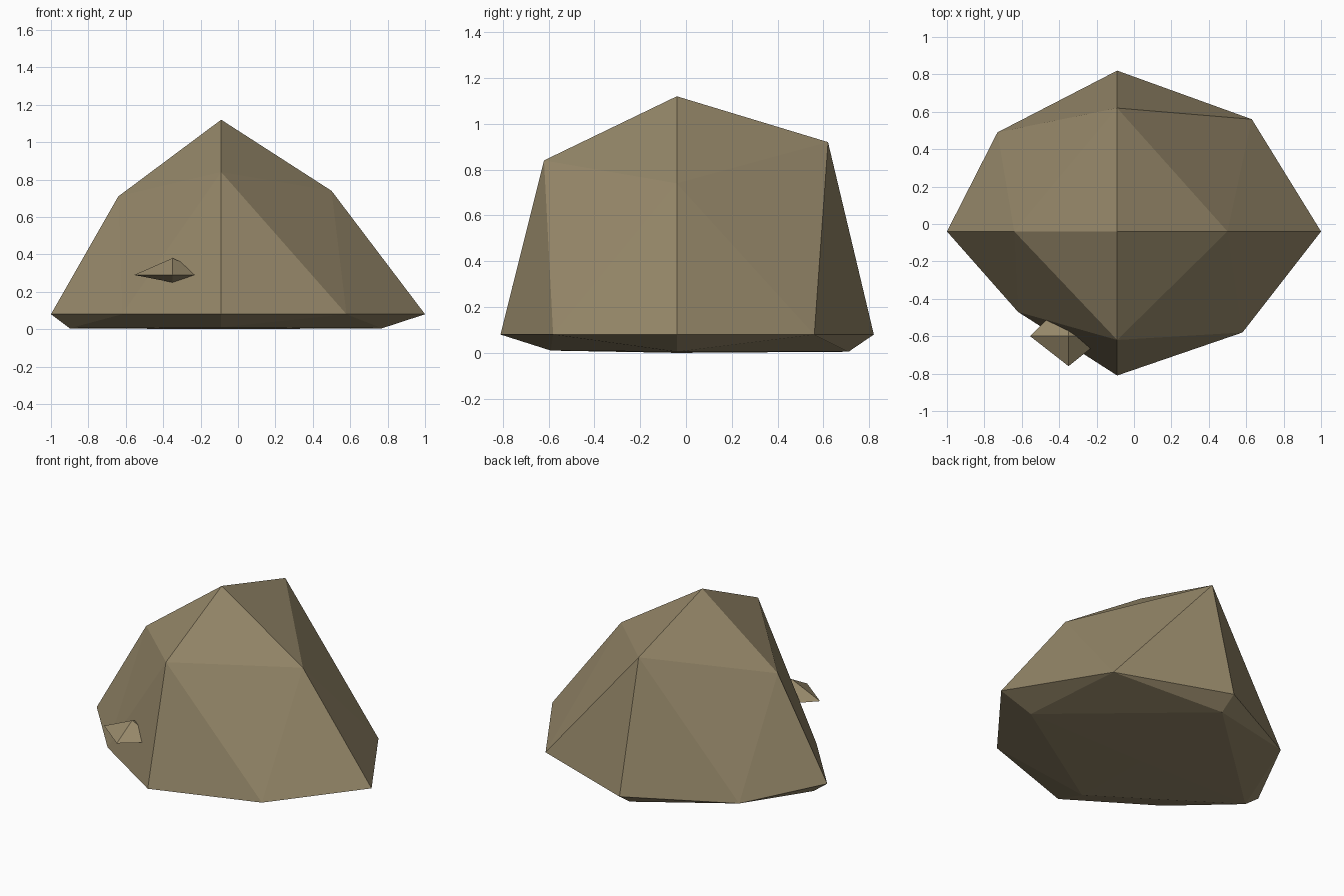
import bpy
from mathutils import Vector

cube = bpy.data.objects.get("Cube")
if cube:
    bpy.data.objects.remove(cube, do_unlink=True)

# One earthy stone colour
stone = bpy.data.materials.new("earthy_stone")
stone.use_nodes = True
stone.diffuse_color = (0.31, 0.25, 0.145, 1)
bsdf = stone.node_tree.nodes["Principled BSDF"]
bsdf.inputs["Base Color"].default_value = stone.diffuse_color
bsdf.inputs["Roughness"].default_value = 0.9


def make_object(name, verts, faces):
    mesh = bpy.data.meshes.new(name)
    mesh.from_pydata([Vector(v) for v in verts], [], faces)
    mesh.materials.append(stone)
    mesh.update()
    obj = bpy.data.objects.new(name, mesh)
    bpy.context.collection.objects.link(obj)
    return obj


# Main boulder: a wide rim of eight corners, with four shoulders between
# rim and peak and four matching corners on the underside
rim = [(1, -0.04, 0.08), (0.63, 0.56, 0.08), (-0.09, 0.82, 0.08), (-0.73, 0.49, 0.08),
       (-1, -0.04, 0.08), (-0.62, -0.47, 0.08), (-0.09, -0.81, 0.08), (0.58, -0.58, 0.08)]
shoulders = [(0.5, -0.04, 0.74), (-0.09, 0.62, 0.92), (-0.64, -0.04, 0.71), (-0.09, -0.62, 0.84)]
underside = [(0.77, -0.04, 0.005), (-0.09, 0.71, 0.005), (-0.9, -0.04, 0.005), (-0.09, -0.59, 0.01)]
poles = [(-0.09, -0.04, 1.12), (-0.09, -0.04, 0)]

faces = []
for ring, pole, flip in ((8, 16, False), (12, 17, True)):
    for q in range(4):
        a, mid, b = 2 * q, 2 * q + 1, (2 * q + 2) % 8
        sa, sb = ring + q, ring + (q + 1) % 4
        patch = [(a, mid, sa), (mid, b, sb), (mid, sb, sa), (sa, sb, pole)]
        faces += [f[::-1] if flip else f for f in patch]
make_object("boulder", rim + shoulders + underside + poles, faces)

# Small eight-sided chip lodged in the front of the boulder
chip = [(-0.15, -0.6, 0.29), (-0.35, -0.39, 0.29), (-0.555, -0.6, 0.29), (-0.35, -0.76, 0.29),
        (-0.35, -0.6, 0.38), (-0.35, -0.6, 0.25)]
faces = []
for i in range(4):
    j = (i + 1) % 4
    faces += [(i, j, 4), (j, i, 5)]
make_object("stone_chip", chip, faces)
